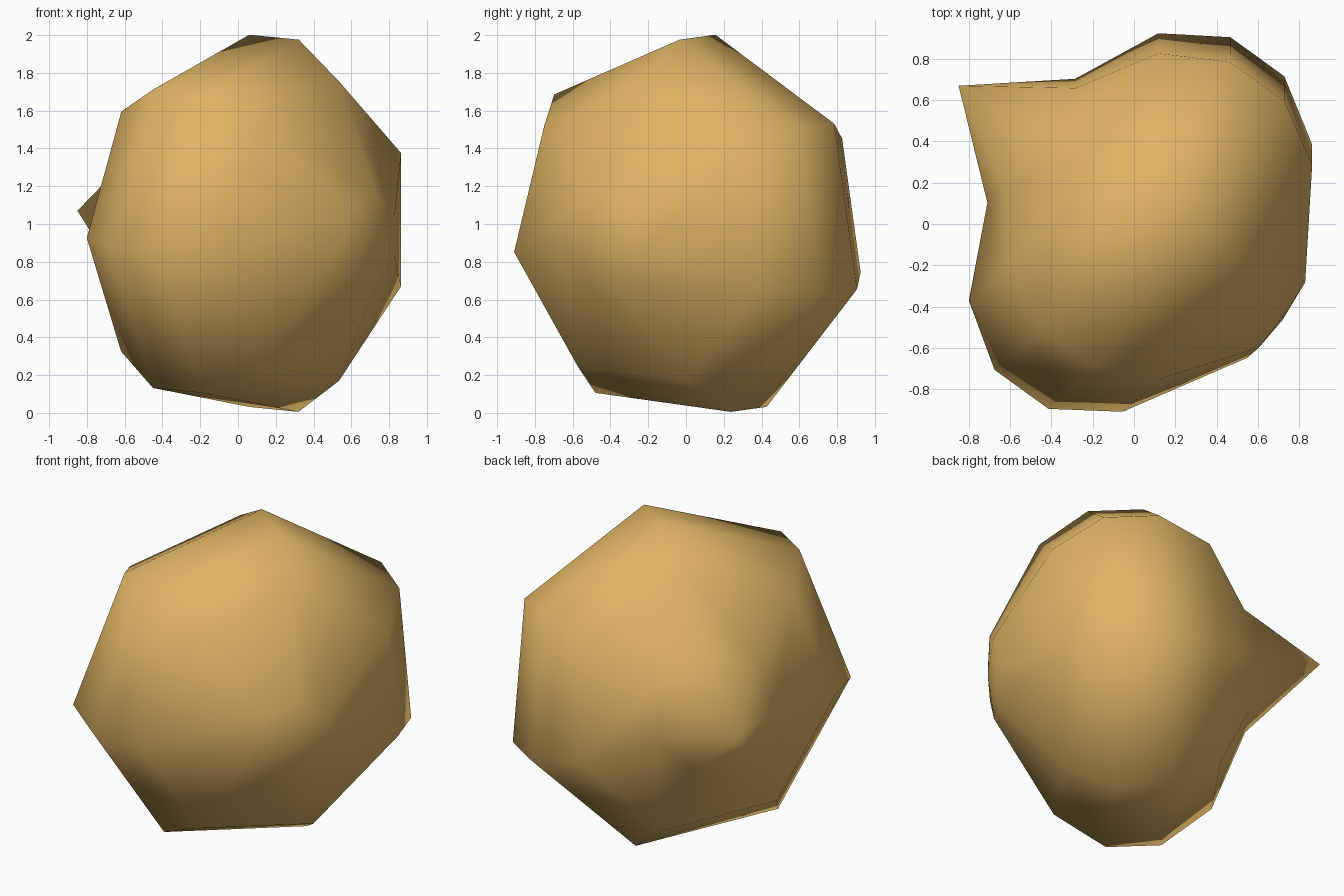
import bpy, bmesh, math
from mathutils import Vector

cube = bpy.data.objects.get("Cube")
if cube:
    bpy.data.objects.remove(cube, do_unlink=True)

# Single tan colour
tan = bpy.data.materials.new("tan")
tan.use_nodes = True
colour = (0.74, 0.46, 0.13, 1)
tan.diffuse_color = colour
bsdf = next(n for n in tan.node_tree.nodes if n.type == 'BSDF_PRINCIPLED')
bsdf.inputs["Base Color"].default_value = colour

# Tilted axis from the pointed tip to the rounded cap
SIDES = 7
tip = Vector((-0.85, 0.67, 1.07))
cap = Vector((0.72, -0.465, 0.912))
axis = (cap - tip).normalized()
up = Vector((0, -0.136, 0.991))
up = (up - axis * up.dot(axis)).normalized()
side = axis.cross(up)

# Turned profile: distance from the tip, radius
profile = [(0.45, 0.38), (0.66, 0.82), (0.96, 1.02),
           (1.284, 1.02), (1.582, 0.82), (1.915, 0.25)]

bm = bmesh.new()
rings = []
for dist, radius in profile:
    ring = []
    for k in range(SIDES):
        ang = 2 * math.pi * k / SIDES
        # First corner lies on the mirror plane, on the front side
        direction = -side * math.cos(ang) + up * math.sin(ang)
        if side.y < 0:
            direction = side * math.cos(ang) + up * math.sin(ang)
        ring.append(bm.verts.new(tip + axis * dist + direction * radius))
    rings.append(ring)

# Walls between rings, then the pointed tip and the shallow cap
tip_vert, cap_vert = bm.verts.new(tip), bm.verts.new(cap)
for k in range(SIDES):
    j = (k + 1) % SIDES
    for low, high in zip(rings, rings[1:]):
        bm.faces.new((low[k], low[j], high[j], high[k]))
    bm.faces.new((tip_vert, rings[0][j], rings[0][k]))
    bm.faces.new((cap_vert, rings[-1][k], rings[-1][j]))
bmesh.ops.recalc_face_normals(bm, faces=bm.faces)
for face in bm.faces:
    face.smooth = True

mesh = bpy.data.meshes.new("pointed_blob")
bm.to_mesh(mesh)
bm.free()
mesh.materials.append(tan)
blob = bpy.data.objects.new("pointed_blob", mesh)
bpy.context.collection.objects.link(blob)
